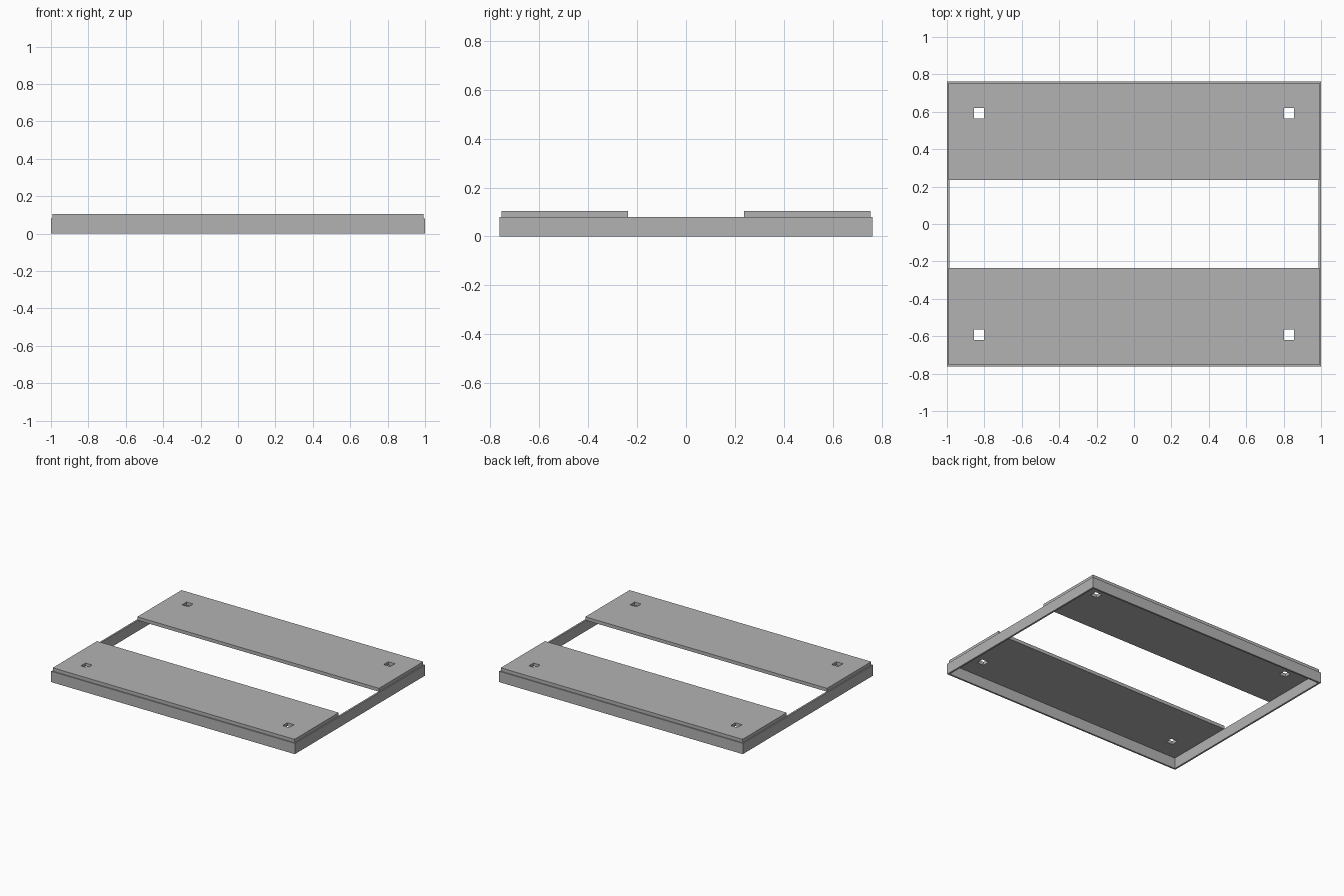
import bpy
import bmesh

cube = bpy.data.objects.get("Cube")
if cube:
    bpy.data.objects.remove(cube, do_unlink=True)

# One plain grey finish
grey = bpy.data.materials.new("plain_grey")
grey.use_nodes = True
colour = (0.45, 0.45, 0.45, 1)
grey.diffuse_color = colour
grey.node_tree.nodes["Principled BSDF"].inputs["Base Color"].default_value = colour


def pierced_slab(name, xs, ys, z0, z1, holes):
    """Grid of cells minus the hole cells, extruded from z0 to z1."""
    bm = bmesh.new()
    pts = [[bm.verts.new((x, y, z0)) for y in ys] for x in xs]
    for i in range(len(xs) - 1):
        for j in range(len(ys) - 1):
            if (i, j) not in holes:
                bm.faces.new((pts[i][j], pts[i + 1][j],
                              pts[i + 1][j + 1], pts[i][j + 1]))
    top = bmesh.ops.extrude_face_region(bm, geom=bm.faces[:])["geom"]
    verts = [g for g in top if isinstance(g, bmesh.types.BMVert)]
    bmesh.ops.translate(bm, verts=verts, vec=(0, 0, z1 - z0))
    bmesh.ops.recalc_face_normals(bm, faces=bm.faces[:])
    # Merge the coplanar cells
    bmesh.ops.dissolve_limit(bm, angle_limit=0.01, verts=bm.verts[:], edges=bm.edges[:])
    mesh = bpy.data.meshes.new(name)
    bm.to_mesh(mesh)
    bm.free()
    mesh.materials.append(grey)
    obj = bpy.data.objects.new(name, mesh)
    bpy.context.collection.objects.link(obj)
    return obj


HALF_X, HALF_Y = 1.0, 0.762
WALL, STEP = 0.013, 0.008
FRAME_TOP, PLATE_TOP = 0.08, 0.105
HOLE_X, HOLE_Y, HOLE_R = 0.828, 0.592, 0.027

# Open rectangular rim
pierced_slab("frame",
             [-HALF_X, WALL - HALF_X, HALF_X - WALL, HALF_X],
             [-HALF_Y, WALL - HALF_Y, HALF_Y - WALL, HALF_Y],
             0, FRAME_TOP, {(1, 1)})

# Front and back boards, each with two square through holes
px = HALF_X - STEP
xs = [-px, -HOLE_X - HOLE_R, -HOLE_X + HOLE_R, HOLE_X - HOLE_R, HOLE_X + HOLE_R, px]
ys = [0.236, HOLE_Y - HOLE_R, HOLE_Y + HOLE_R, HALF_Y - STEP]
for name, side in (("front_board", -1), ("back_board", 1)):
    pierced_slab(name, xs, sorted(side * y for y in ys),
                 FRAME_TOP, PLATE_TOP, {(1, 1), (3, 1)})
